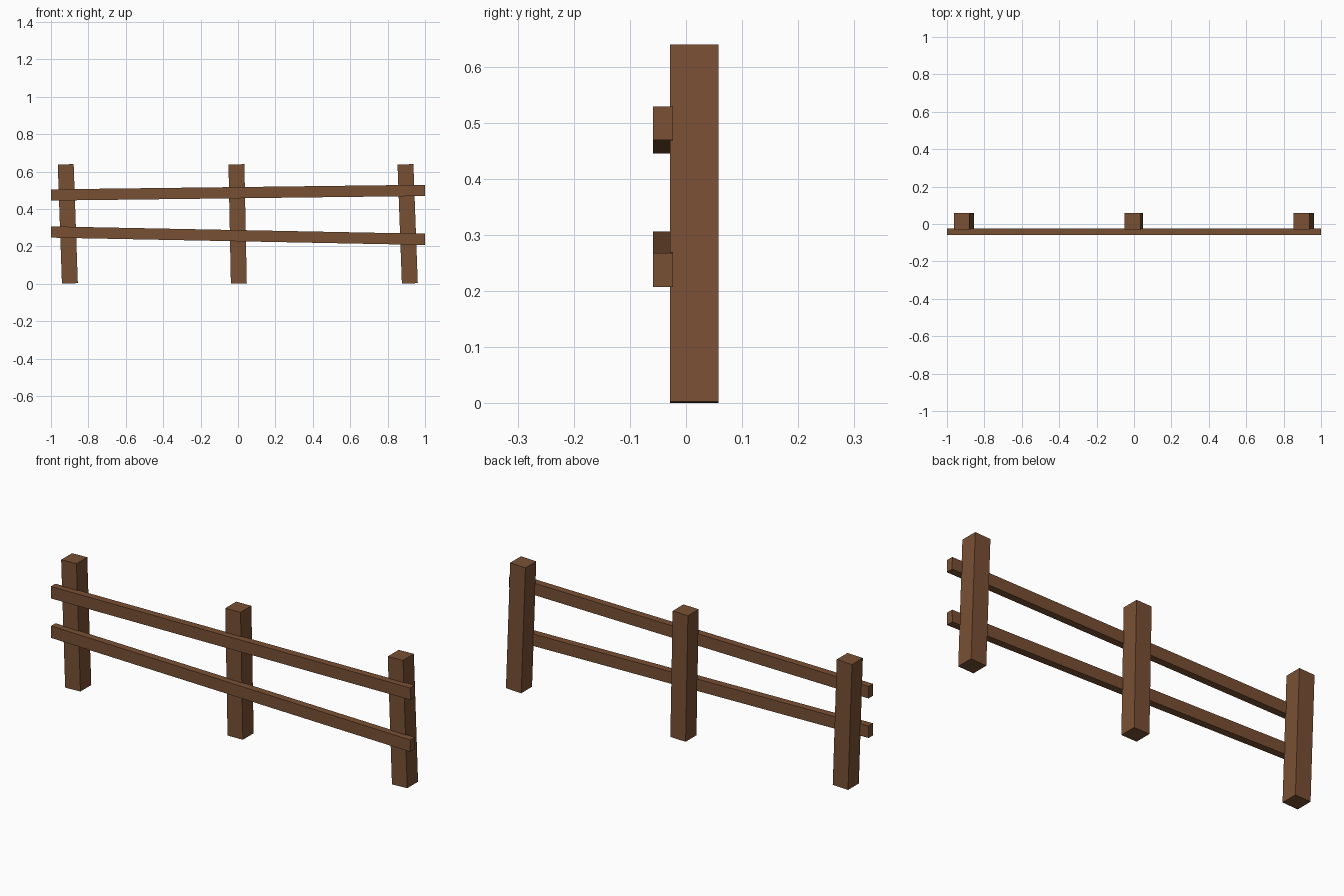
import bpy
from math import radians

if "Cube" in bpy.data.objects:
    bpy.data.objects.remove(bpy.data.objects["Cube"])

wood = bpy.data.materials.new("brown_wood")
wood.diffuse_color = (0.19, 0.08, 0.034, 1)
wood.use_nodes = True
wood.node_tree.nodes["Principled BSDF"].inputs["Base Color"].default_value = wood.diffuse_color


def beam(name, size, centre, tilt):
    """Flat-faced timber, tilted in the plane of the fence."""
    bpy.ops.mesh.primitive_cube_add(size=1, location=centre,
                                    rotation=(0, radians(tilt), 0))
    obj = bpy.context.object
    obj.name = name
    obj.scale = size
    obj.data.materials.append(wood)
    return obj


# Three posts, each leaning slightly to the left
for name, x, tilt in (("left_post", -0.91, -2.0),
                      ("middle_post", -0.002, -1.15),
                      ("right_post", 0.907, -2.1)):
    beam(name, (0.085, 0.086, 0.637), (x, 0.0145, 0.32), tilt)

# Two crooked rails set slightly into the front of the posts
for name, z, tilt in (("upper_rail", 0.487, -0.7),
                      ("lower_rail", 0.257, 1.12)):
    beam(name, (1.999, 0.036, 0.06), (0, -0.041, z), tilt)
